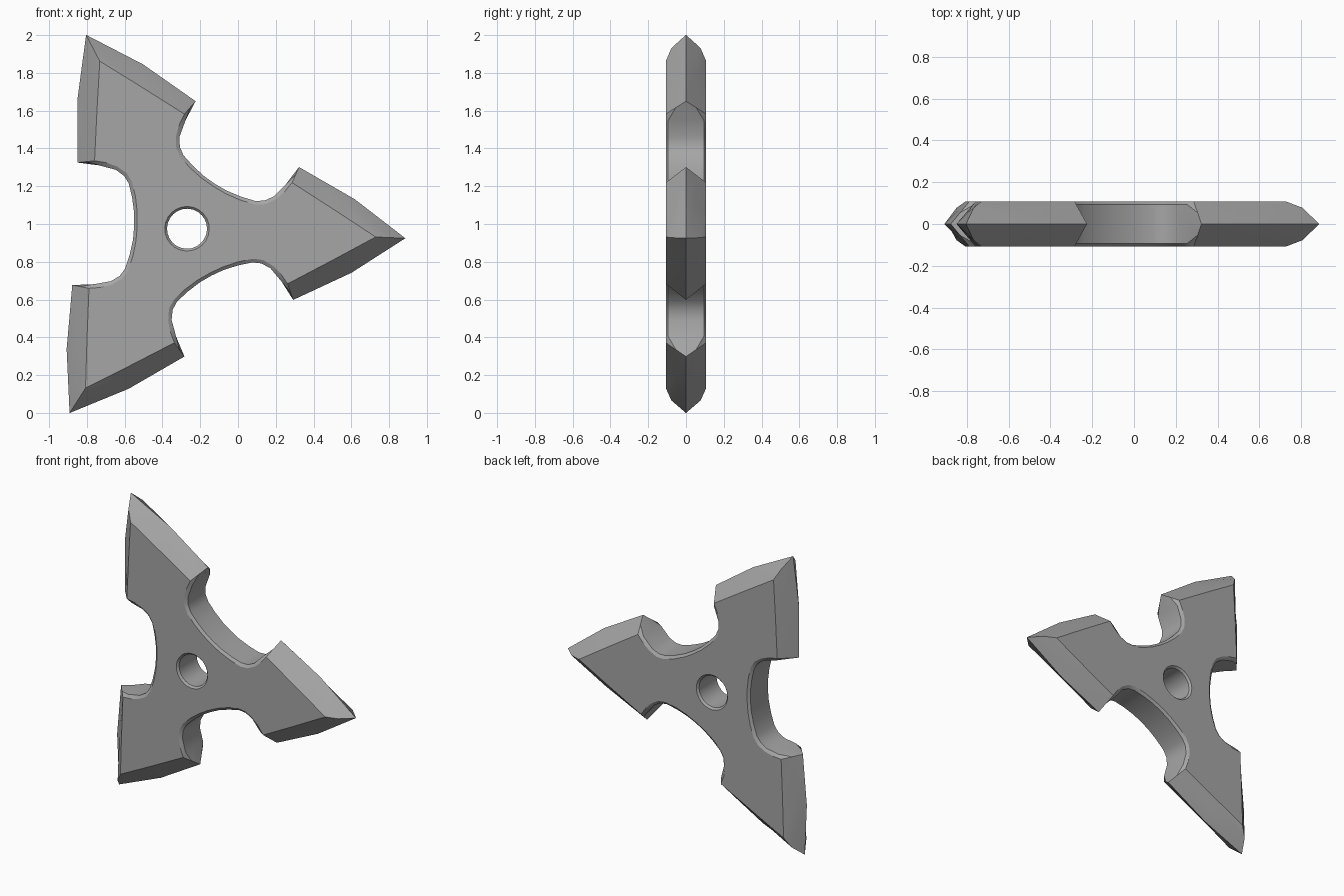
import bpy, bmesh
from math import cos, sin, pi, radians
from mathutils import Vector, Matrix

cube = bpy.data.objects.get("Cube")
if cube:
    bpy.data.objects.remove(cube, do_unlink=True)

HALF = 0.107        # half thickness
WALL = 0.094        # depth where the small chamfer ends
CENTRE = Vector((-0.27, 0, 0.975))
TILT = radians(-2.5)

steel = bpy.data.materials.new("steel grey")
steel.use_nodes = True
colour = (0.38, 0.38, 0.38, 1)
steel.diffuse_color = colour
steel.node_tree.nodes["Principled BSDF"].inputs["Base Color"].default_value = colour


def from_notch(u, v):
    """Notch axis lies 60 degrees from the blade axis."""
    return Vector((u * cos(pi / 3) + v * cos(pi / 6), u * sin(pi / 3) - v * sin(pi / 6)))


# Half a blade, tip to notch: (face point, middle point, middle depth, edge point)
def bevel_station(face, edge, bulge=0.5):
    f, e = Vector(face), Vector(edge)
    return f, f.lerp(e, 0.5), HALF * bulge, e


half = [
    bevel_station((1.0, 0), (1.157, 0), 0.72),
    bevel_station((0.775, 0.134), (0.88, 0.195)),
    bevel_station((0.545, 0.268), (0.578, 0.352)),
]
notch_face = [(0.44, 0.33), (0.385, 0.313), (0.333, 0.281), (0.302, 0.236),
              (0.28, 0.158), (0.267, 0.075), (0.264, 0)]
notch_wall = [(0.48, 0.315), (0.39, 0.295), (0.345, 0.265), (0.318, 0.225),
              (0.297, 0.15), (0.283, 0.07), (0.28, 0)]
for face, wall in zip(notch_face, notch_wall):
    w = from_notch(*wall)
    half.append((from_notch(*face), w, WALL, w))


def flip(station):
    f, m, d, e = station
    mirror = lambda p: Vector((p.x, -p.y))
    return mirror(f), mirror(m), d, mirror(e)


blade = [flip(s) for s in half[-2:0:-1]] + half

bm = bmesh.new()


def vert(p, depth, angle=0.0):
    q = Matrix.Rotation(angle + TILT, 2) @ p
    return bm.verts.new(CENTRE + Vector((q.x, depth, q.y)))


def add_column(columns, station, angle):
    f, m, d, e = station
    columns.append([vert(f, -HALF, angle), vert(m, -d, angle), vert(e, 0, angle),
                    vert(m, d, angle), vert(f, HALF, angle)])


def skin(columns):
    for a, b in zip(columns, columns[1:] + columns[:1]):
        for i in range(4):
            bm.faces.new((a[i], b[i], b[i + 1], a[i + 1]))


# Outer rim of three blades
rim = []
for k in range(3):
    for station in blade:
        add_column(rim, station, k * 2 * pi / 3)
skin(rim)

# Chamfered centre hole
hole = []
for k in range(24):
    ray = Vector((1, 0))
    add_column(hole, (ray * 0.118, ray * 0.106, WALL, ray * 0.106), k * pi / 12)
skin(hole)

# Flat front and back faces
for side in (0, 4):
    loops = []
    for ring in (rim, hole):
        verts = [c[side] for c in ring]
        loops += [bm.edges.get(pair) for pair in zip(verts, verts[1:] + verts[:1])]
    bmesh.ops.triangle_fill(bm, use_beauty=True, edges=loops,
                            normal=Vector((0, side - 2, 0)).normalized())

bmesh.ops.recalc_face_normals(bm, faces=bm.faces)
mesh = bpy.data.meshes.new("throwing_star")
bm.to_mesh(mesh)
bm.free()
mesh.materials.append(steel)
star = bpy.data.objects.new("throwing_star", mesh)
bpy.context.collection.objects.link(star)

bpy.ops.object.select_all(action='DESELECT')
star.select_set(True)
bpy.context.view_layer.objects.active = star
bpy.ops.object.shade_smooth_by_angle(angle=radians(28))
